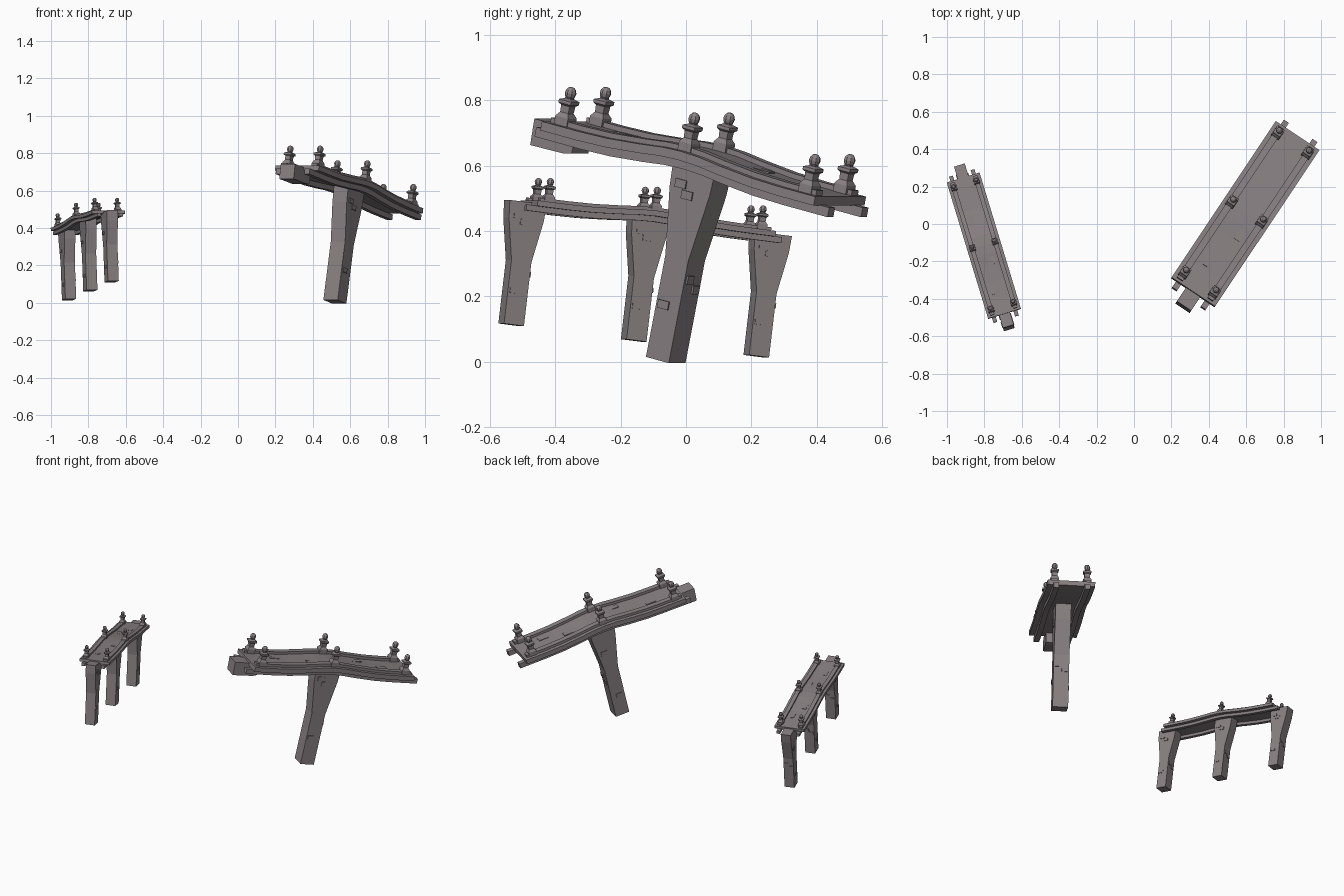
import bpy, bmesh, math
from mathutils import Matrix, Vector

if "Cube" in bpy.data.objects:
    bpy.data.objects.remove(bpy.data.objects["Cube"])

stone = bpy.data.materials.new("warm_grey_stone")
stone.diffuse_color = (0.25, 0.218, 0.225, 1)
stone.use_nodes = True
stone.node_tree.nodes["Principled BSDF"].inputs["Base Color"].default_value = stone.diffuse_color


def finish(bm, name, M):
    bmesh.ops.recalc_face_normals(bm, faces=bm.faces)
    bm.transform(M)
    me = bpy.data.meshes.new(name)
    bm.to_mesh(me)
    bm.free()
    me.materials.append(stone)
    ob = bpy.data.objects.new(name, me)
    bpy.context.collection.objects.link(ob)
    return ob


# Gentle hump of the walkway (distance from middle, rise)
HUMP = [(0, .025), (.07, .022), (.15, .013), (.27, .003), (.38, 0), (1, 0)]


def rise(u):
    u = abs(u)
    for (a, za), (b, zb) in zip(HUMP, HUMP[1:]):
        if u <= b:
            return za + (zb - za) * (u - a) / (b - a)
    return 0


def strip(bm, y0, y1, z0, z1, half):
    """Rectangular section swept along the hump."""
    xs = [-half, -.38, -.27, -.15, -.07, 0, .07, .15, .27, .38, half]
    rings = [[bm.verts.new((x, y, z + rise(x)))
              for y, z in ((y0, z0), (y1, z0), (y1, z1), (y0, z1))] for x in xs]
    for a, b in zip(rings, rings[1:]):
        for i in range(4):
            j = (i + 1) % 4
            bm.faces.new((a[i], a[j], b[j], b[i]))
    bm.faces.new(rings[0])
    bm.faces.new(rings[-1])


def box(bm, c, s):
    bmesh.ops.create_cube(bm, size=1, matrix=Matrix.Translation(c) @ Matrix.Diagonal((*s, 1)))


def prism(bm, pts, hy):
    """Side outline (x, z) extruded across the bridge."""
    a = [bm.verts.new((x, -hy, z)) for x, z in pts]
    b = [bm.verts.new((x, hy, z)) for x, z in pts]
    bm.faces.new(a)
    bm.faces.new(b)
    n = len(pts)
    for i in range(n):
        j = (i + 1) % n
        bm.faces.new((a[i], a[j], b[j], b[i]))


def post(name, x, y, M, fix):
    """Square baluster with a round finial."""
    bm = bmesh.new()
    prof = [(.024, -.01), (.024, .026), (.015, .040), (.016, .062), (.023, .068),
            (.023, .078), (.010, .084), (.010, .092)]
    rings = [[bm.verts.new((sx * r, sy * r, z)) for sx, sy in
              ((-1, -1), (1, -1), (1, 1), (-1, 1))] for r, z in prof]
    for a, b in zip(rings, rings[1:]):
        for i in range(4):
            j = (i + 1) % 4
            bm.faces.new((a[i], a[j], b[j], b[i]))
    bm.faces.new(rings[0])
    bm.faces.new(rings[-1])
    bmesh.ops.create_uvsphere(bm, u_segments=8, v_segments=6, radius=1,
                              matrix=Matrix.Translation((0, 0, .101)) @ Matrix.Diagonal((.018, .018, .020, 1)))
    finish(bm, name, M @ Matrix.Translation((x, y, rise(x))) @ Matrix.Diagonal((fix, 1, 1, 1)))


def bridge(tag, loc, turn, pitch, scale, pillars, stubs):
    M = (Matrix.Translation(loc) @ Matrix.Rotation(math.radians(turn), 4, 'Z')
         @ Matrix.Rotation(math.radians(pitch), 4, 'Y') @ Matrix.Diagonal((*scale, 1)))

    # walkway slab
    bm = bmesh.new()
    strip(bm, -.14, .14, -.028, 0, .515)
    finish(bm, tag + "_deck", M)

    # low kerbs and the girders beneath, mirrored
    for s, side in ((-1, "right"), (1, "left")):
        bm = bmesh.new()
        strip(bm, s * .080, s * .116, -.002, .016, .500)
        finish(bm, f"{tag}_{side}_kerb", M)
        bm = bmesh.new()
        strip(bm, s * .076, s * .108, -.056, -.026, .552)
        finish(bm, f"{tag}_{side}_girder", M)
        for i, x in enumerate((-.46, 0, .46)):
            post(f"{tag}_{side}_post_{i + 1}", x, s * .096, M, scale[1] / scale[0])

    # worn paving slabs, barely raised
    bm = bmesh.new()
    for x, y in ((-.33, .03), (-.12, -.04), (.2, .035), (.34, -.03)):
        box(bm, (x, y, rise(x) + .0005), (.06, .035, .005))
    finish(bm, tag + "_paving", M)

    # full pillars: straight shaft flaring out under the deck
    for i, x in enumerate(pillars):
        top = -.012 if x else -.004
        bm = bmesh.new()
        prism(bm, [(x - .080, top), (x - .075, -.10), (x - .043, -.31), (x - .043, -.63),
                   (x + .043, -.63), (x + .043, -.31), (x + .075, -.10), (x + .080, top)], .046)
        finish(bm, f"{tag}_pillar_{i + 1}", M)
        # proud bricks on the pillar faces
        bm = bmesh.new()
        for dx, z in ((-.035, -.085), (-.005, -.115), (-.015, -.46)):
            box(bm, (x + dx, -.046, z), (.04, .01, .026))
        for dx, z in ((.02, -.2), (-.01, -.5)):
            box(bm, (x + dx, .046, z), (.04, .01, .026))
        for y, z in ((.02, -.40), (-.02, -.37)):
            box(bm, (x + .043, y, z), (.012, .035, .026))
        finish(bm, f"{tag}_pillar_{i + 1}_bricks", M)

    # broken-off pillar heads
    for x in stubs:
        bm = bmesh.new()
        prism(bm, [(x - .080, -.012), (x - .077, -.094), (x + .05, -.092),
                   (x + .077, -.085), (x + .080, -.012)], .046)
        finish(bm, tag + "_broken_pillar_head", M)


bridge("large_bridge", (.596, .055, .62), 56.3, 12.9, (1, 1, 1), [0], [-.525])
bridge("small_bridge", (-.803, -.115, .447), 106.9, 7, (.744, .655, .61), [-.53, 0, .53], [])
